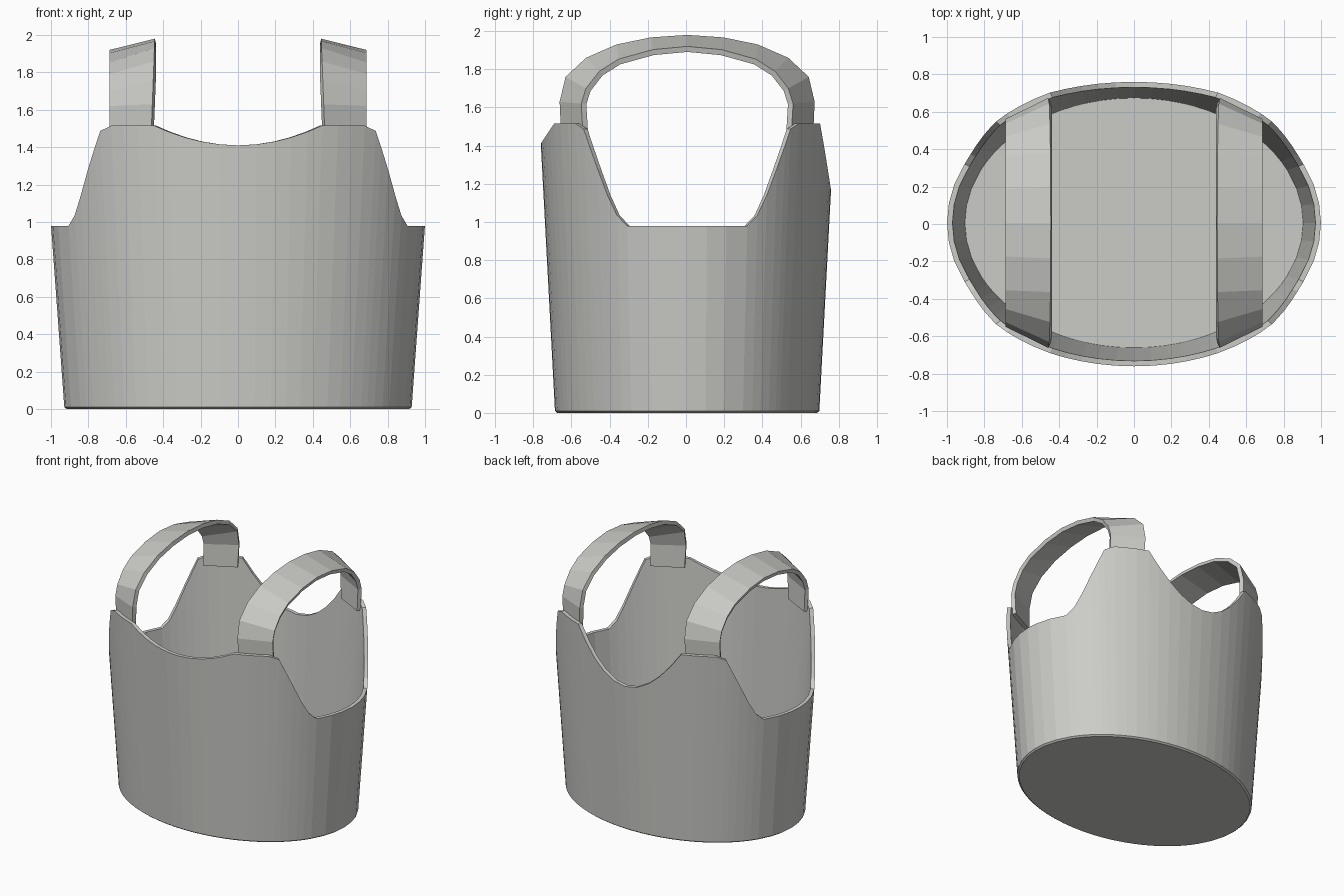
import bpy, bmesh, math

if "Cube" in bpy.data.objects:
    bpy.data.objects.remove(bpy.data.objects["Cube"])

grey = bpy.data.materials.new("warm_grey")
grey.diffuse_color = (0.6, 0.6, 0.575, 1)
grey.use_nodes = True
grey.node_tree.nodes["Principled BSDF"].inputs["Base Color"].default_value = grey.diffuse_color

CY = 0.006      # slight depth offset of the tub
WALL = 0.029    # wall thickness

# Angles of one quadrant, measured from the side of the tub towards front or back
QUADRANT = [0, 8, 16, 25, 29.5, 33.7, 38.2, 42, 44.7, 49.2, 54, 59, 64.4, 69, 74, 79, 84.5, 90]
# Rim height of the side cutout by angle
RIM = [(0, 0.98), (25, 0.98), (29.5, 1.035), (33.7, 1.14), (38.2, 1.28),
       (42, 1.40), (44.7, 1.487), (49.2, 1.515), (64.4, 1.515)]


def rim_height(angle, back):
    if angle > 64.4:
        low = 1.165 if back else 1.41
        f = math.cos(math.radians(angle)) / math.cos(math.radians(64.4))
        return low + (1.515 - low) * f * f
    for (a0, z0), (a1, z1) in zip(RIM, RIM[1:]):
        if angle <= a1:
            return z0 + (z1 - z0) * (angle - a0) / (a1 - a0)


def shell_point(t, z, inset):
    # Tapered oval wall
    return ((0.928 + 0.073 * z - inset) * math.cos(t),
            CY + (0.692 + 0.053 * z - inset) * math.sin(t), z)


def finish(bm, name):
    bmesh.ops.recalc_face_normals(bm, faces=bm.faces)
    mesh = bpy.data.meshes.new(name)
    bm.to_mesh(mesh)
    bm.free()
    mesh.materials.append(grey)
    obj = bpy.data.objects.new(name, mesh)
    bpy.context.collection.objects.link(obj)
    return obj


# Tub: base chamfer, outer wall, rim, inner wall and floor
def make_tub():
    half = QUADRANT + [180 - a for a in reversed(QUADRANT[:-1])]
    full = half + [a + 180 for a in half[1:-1]]
    columns = []
    for deg in full:
        t = math.radians(deg)
        folded = math.degrees(math.asin(min(1, abs(math.sin(t)))))
        top = rim_height(folded, math.sin(t) > 0)
        columns.append([shell_point(t, 0, 0.012), shell_point(t, 0.01, 0),
                        shell_point(t, top, 0), shell_point(t, top, WALL),
                        shell_point(t, 0.03, WALL - 0.003)])
    bm = bmesh.new()
    grid = [[bm.verts.new(p) for p in col] for col in columns]
    for i, col in enumerate(grid):
        nxt = grid[(i + 1) % len(grid)]
        for k in range(4):
            bm.faces.new((col[k], nxt[k], nxt[k + 1], col[k + 1]))
    bm.faces.new([c[0] for c in grid])
    bm.faces.new([c[4] for c in grid])
    return finish(bm, "tub")


# Handle strap: arched sheet between an inner and a lower outer edge
INNER_EDGE = [(0.66, 1.45), (0.668, 1.63), (0.637, 1.76), (0.53, 1.86),
              (0.37, 1.93), (0.19, 1.967), (0, 1.98)]
OUTER_EDGE = [(0.545, 1.45), (0.555, 1.62), (0.53, 1.70), (0.46, 1.79),
              (0.36, 1.853), (0.18, 1.903), (0, 1.92)]


def make_handle(side, name):
    def arch(edge):
        return [(-y, z) for y, z in edge] + [(y, z) for y, z in reversed(edge[:-1])]
    bm = bmesh.new()
    rows = []
    for (y0, z0), (y1, z1) in zip(arch(INNER_EDGE), arch(OUTER_EDGE)):
        x0 = 0.465 - 0.02 * (z0 - 1.45) / 0.53
        rows.append((bm.verts.new((side * x0, y0 + CY, z0)),
                     bm.verts.new((side * 0.688, y1 + CY, z1))))
    for a, b in zip(rows, rows[1:]):
        quad = (a[0], a[1], b[1], b[0])
        bm.faces.new(quad if side > 0 else quad[::-1])
    # Make the sheet face outwards before thickening it inwards
    bm.normal_update()
    if sum(f.normal.z for f in bm.faces) < 0:
        bmesh.ops.reverse_faces(bm, faces=bm.faces)
    mesh = bpy.data.meshes.new(name)
    bm.to_mesh(mesh)
    bm.free()
    mesh.materials.append(grey)
    obj = bpy.data.objects.new(name, mesh)
    bpy.context.collection.objects.link(obj)
    solid = obj.modifiers.new("thickness", 'SOLIDIFY')
    solid.thickness = 0.03
    solid.offset = -1
    solid.use_even_offset = True


make_tub()
make_handle(1, "right_handle")
make_handle(-1, "left_handle")
